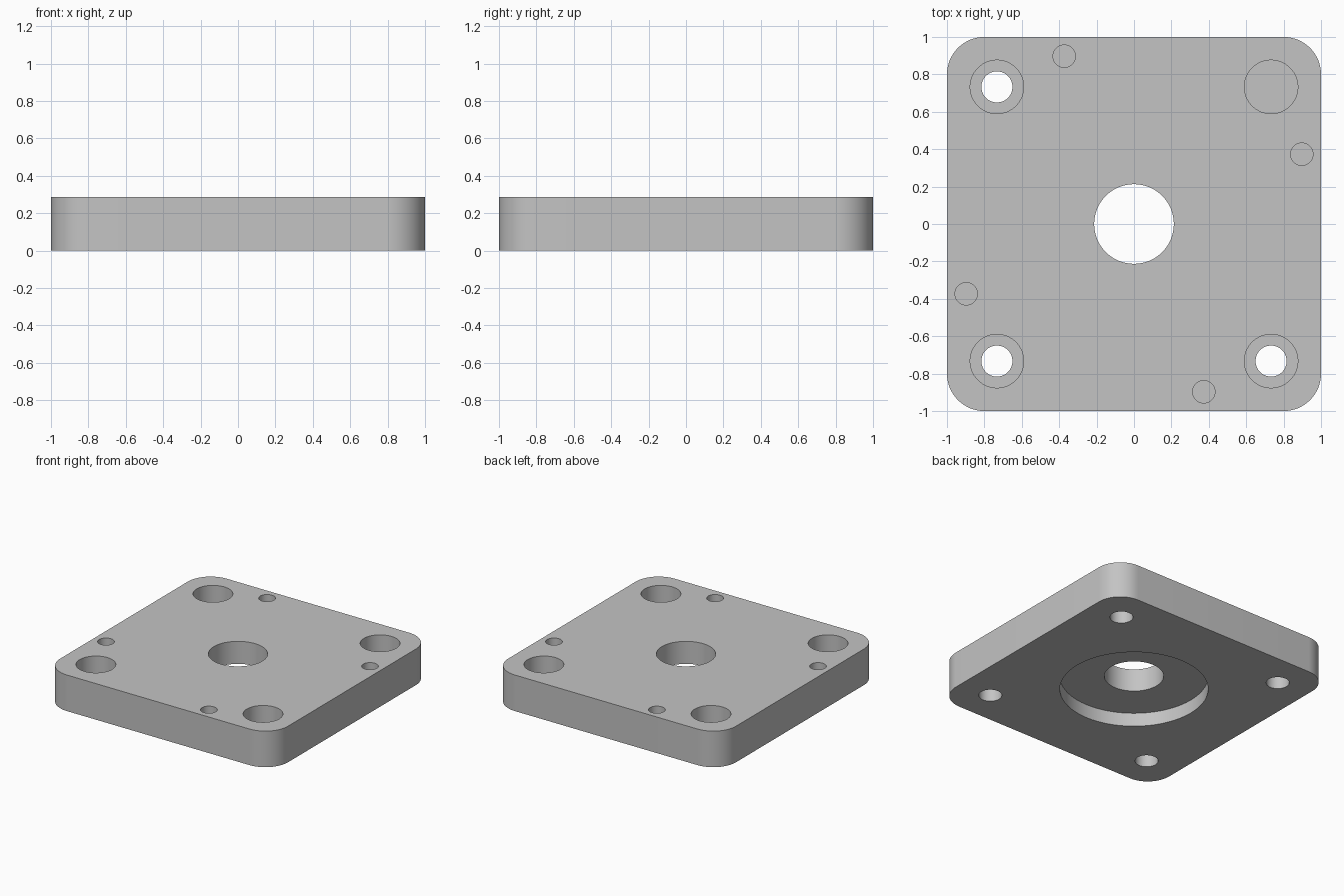
import bpy, bmesh, math

if "Cube" in bpy.data.objects:
    bpy.data.objects.remove(bpy.data.objects["Cube"])

H = 0.286          # plate thickness
R = 0.2            # corner radius

steel = bpy.data.materials.new("light_grey")
steel.diffuse_color = (0.55, 0.55, 0.55, 1)
steel.use_nodes = True
steel.node_tree.nodes["Principled BSDF"].inputs["Base Color"].default_value = steel.diffuse_color


def prism(name, outline, z0, z1):
    """Extrude a closed outline from z0 up to z1."""
    bm = bmesh.new()
    face = bm.faces.new([bm.verts.new((x, y, z0)) for x, y in outline])
    top = bmesh.ops.extrude_face_region(bm, geom=[face])["geom"]
    verts = [v for v in top if isinstance(v, bmesh.types.BMVert)]
    bmesh.ops.translate(bm, verts=verts, vec=(0, 0, z1 - z0))
    bmesh.ops.recalc_face_normals(bm, faces=bm.faces)
    mesh = bpy.data.meshes.new(name)
    bm.to_mesh(mesh)
    bm.free()
    mesh.materials.append(steel)
    obj = bpy.data.objects.new(name, mesh)
    bpy.context.collection.objects.link(obj)
    return obj


def arc(cx, cy, r, start, sweep, n):
    return [(cx + r * math.cos(start + sweep * i / n),
             cy + r * math.sin(start + sweep * i / n)) for i in range(n + 1)]


# Plate with rounded corners
outline = []
for i, (sx, sy) in enumerate([(1, 1), (-1, 1), (-1, -1), (1, -1)]):
    outline += arc(sx * (1 - R), sy * (1 - R), R, i * math.pi / 2, math.pi / 2, 16)
plate = prism("mounting_plate", outline, 0, H)

# Holes: name, x, y, radius, bottom, top
holes = [("centre_bore", 0, 0, 0.213, -0.1, H + 0.1),
         ("underside_recess", 0, 0, 0.533, -0.1, 0.107)]
for x in (-0.733, 0.733):
    for y in (-0.733, 0.733):
        holes.append(("bolt_hole", x, y, 0.083, -0.1, H + 0.1))
        holes.append(("bolt_counterbore", x, y, 0.143, 0.112, H + 0.1))
for x, y in [(-0.373, 0.897), (0.897, 0.373), (0.373, -0.897), (-0.897, -0.373)]:
    holes.append(("blind_hole", x, y, 0.06, 0.09, H + 0.1))

# Cut every hole, then remove the cutters
bpy.context.view_layer.objects.active = plate
plate.select_set(True)
for name, x, y, r, z0, z1 in holes:
    cutter = prism(name + "_cutter", arc(x, y, r, 0, 2 * math.pi, 64)[:-1], z0, z1)
    cutter.hide_render = True
    mod = plate.modifiers.new(name, "BOOLEAN")
    mod.operation = "DIFFERENCE"
    mod.solver = "EXACT"
    mod.object = cutter
    bpy.ops.object.modifier_apply(modifier=mod.name)
    bpy.data.objects.remove(cutter)

bpy.ops.object.shade_smooth_by_angle(angle=math.radians(30))
